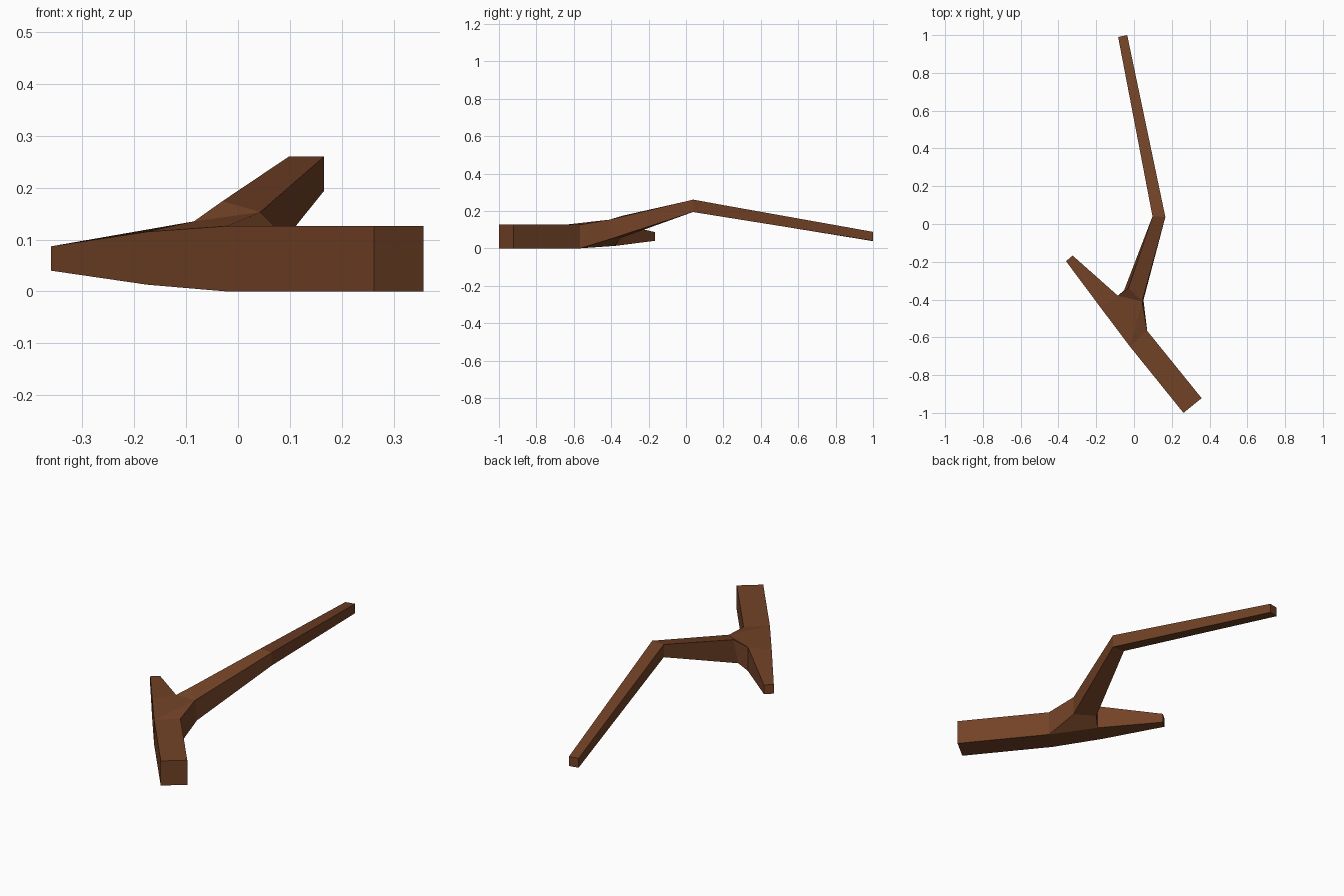
import bpy, bmesh

if "Cube" in bpy.data.objects:
    bpy.data.objects.remove(bpy.data.objects["Cube"])

bark = bpy.data.materials.new("bark")
bark.diffuse_color = (0.17, 0.055, 0.02, 1)
bark.use_nodes = True
bark.node_tree.nodes["Principled BSDF"].inputs["Base Color"].default_value = bark.diffuse_color
bm = bmesh.new()


def ring(left, right, low, high):
    """Four-sided section: left/right xy, (left, right) heights of bottom and top."""
    pts = [(*left, low[0]), (*right, low[1]), (*right, high[1]), (*left, high[0])]
    return [bm.verts.new(p) for p in pts]


def bridge(a, b, skip=()):
    for i in range(4):
        if i not in skip:
            j = (i + 1) % 4
            bm.faces.new((a[i], a[j], b[j], b[i]))


# Thick stem: square cut end, fork (two sections), thin tip
butt = ring((0.262, -1.0), (0.358, -0.922), (0, 0), (0.126, 0.126))
fork_a = ring((-0.022, -0.648), (0.07, -0.566), (0, 0), (0.126, 0.126))
fork_b = ring((-0.175, -0.445), (-0.085, -0.38), (0.013, 0.013), (0.115, 0.135))
tip = ring((-0.36, -0.197), (-0.325, -0.167), (0.04, 0.04), (0.087, 0.087))

# Side branch: base, elbow and far end
base = ring((-0.052, -0.35), (0.05, -0.403), (0.055, 0.05), (0.172, 0.153))
base[3].co = (-0.03, -0.34, 0.174)
base[2].co = (0.043, -0.41, 0.153)
elbow = ring((0.098, 0.04), (0.166, 0.037), (0.195, 0.194), (0.26, 0.26))
end = ring((-0.084, 0.99), (-0.036, 1.0), (0.04, 0.04), (0.088, 0.088))

bridge(butt, fork_a)
bridge(fork_a, fork_b, skip=(1, 2))
bridge(fork_b, tip)
bridge(base, elbow)
bridge(elbow, end)
for cap in (butt, tip, end):
    bm.faces.new(cap)

# Webbing that joins the branch to the stem
a, b, c = fork_a, fork_b, base
for face in ((a[3], a[2], c[2]), (a[3], c[2], b[2]), (a[3], b[2], b[3]),
             (b[2], c[2], c[3]), (a[1], a[2], c[2], c[1]),
             (b[1], b[2], c[3], c[0]), (a[1], c[1], c[0], b[1])):
    bm.faces.new(face)

bmesh.ops.recalc_face_normals(bm, faces=bm.faces)
mesh = bpy.data.meshes.new("forked_branch")
bm.to_mesh(mesh)
bm.free()
mesh.materials.append(bark)
bpy.context.collection.objects.link(bpy.data.objects.new("forked_branch", mesh))
